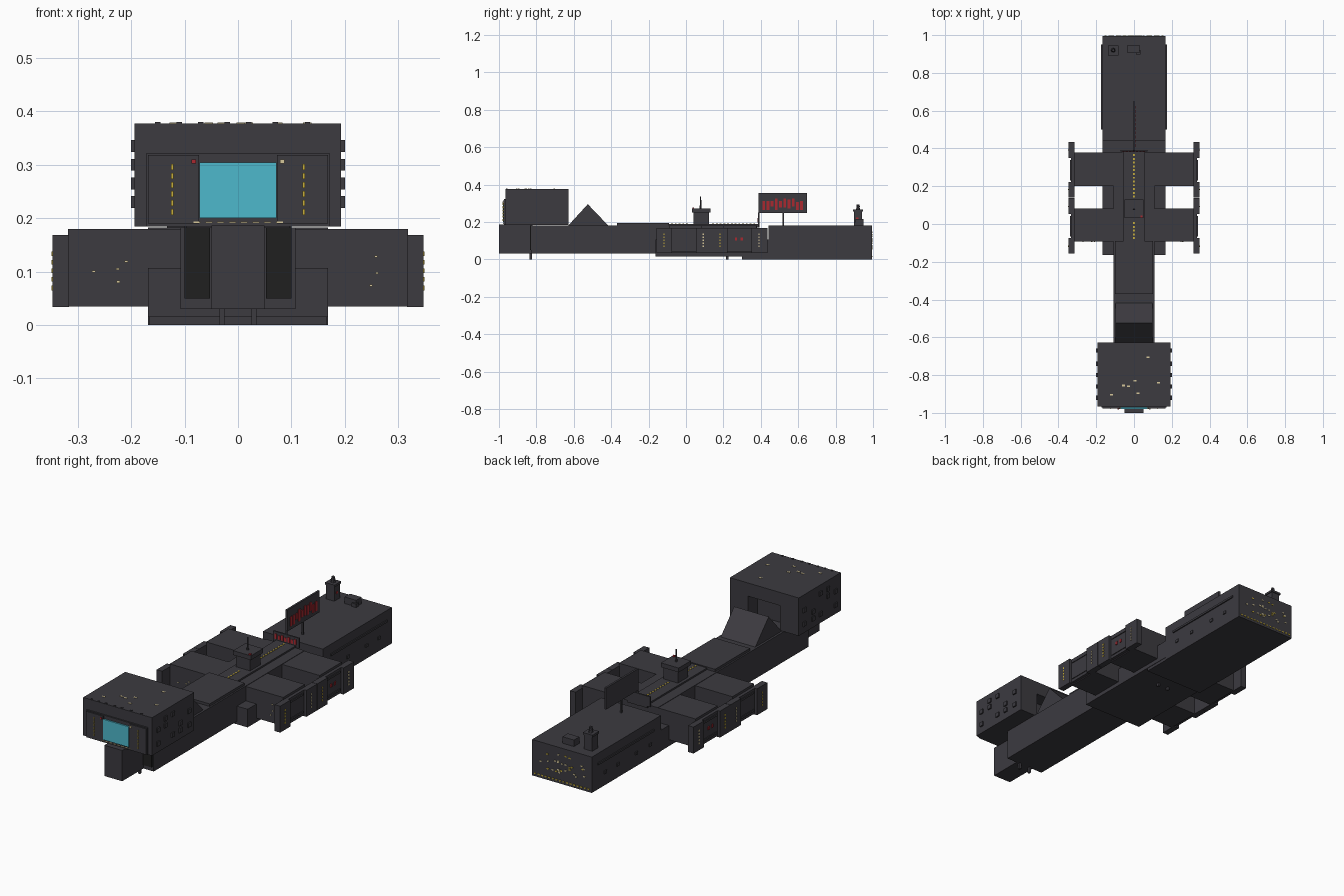
import bpy, bmesh, random

if "Cube" in bpy.data.objects:
    bpy.data.objects.remove(bpy.data.objects["Cube"])

random.seed(7)


def mat(name, r, g, b):
    m = bpy.data.materials.new(name)
    m.diffuse_color = (r, g, b, 1)
    m.use_nodes = True
    m.node_tree.nodes["Principled BSDF"].inputs["Base Color"].default_value = m.diffuse_color
    return m


HULL = mat("hull grey", 0.045, 0.043, 0.051)
DARK = mat("recess black", 0.014, 0.014, 0.014)
CYAN = mat("screen cyan", 0.076, 0.479, 0.604)
RED = mat("sign red", 0.40, 0.022, 0.030)
YELLOW = mat("lamp yellow", 0.58, 0.43, 0.045)
CREAM = mat("window cream", 0.68, 0.58, 0.33)


def finish(name, bm, material):
    bmesh.ops.recalc_face_normals(bm, faces=bm.faces)
    me = bpy.data.meshes.new(name)
    bm.to_mesh(me)
    bm.free()
    me.materials.append(material)
    ob = bpy.data.objects.new(name, me)
    bpy.context.collection.objects.link(ob)
    return ob


def boxes(name, material, *items):
    """One object from boxes given as (x0, x1, y0, y1, z0, z1)."""
    bm = bmesh.new()
    for x0, x1, y0, y1, z0, z1 in items:
        vs = bmesh.ops.create_cube(bm, size=1)["verts"]
        for v in vs:
            v.co.x = x1 if v.co.x > 0 else x0
            v.co.y = y1 if v.co.y > 0 else y0
            v.co.z = z1 if v.co.z > 0 else z0
    return finish(name, bm, material)


def both(items):
    """Adds the copies mirrored in x."""
    return list(items) + [(-b, -a, *rest) for a, b, *rest in items]


def cone(name, material, x, y, z0, z1, r0, r1, n=8):
    bm = bmesh.new()
    bmesh.ops.create_cone(bm, cap_ends=True, segments=n, radius1=r0, radius2=r1, depth=z1 - z0)
    bmesh.ops.translate(bm, verts=bm.verts, vec=(x, y, (z0 + z1) / 2))
    return finish(name, bm, material)


# Main hull
boxes("rear_block", HULL, (-.168, .168, .44, .995, 0, .182))
boxes("mid_plate", HULL, (-.168, .168, -.163, .44, .015, .107))
boxes("keel_plate", HULL, (-.166, .166, .30, .45, 0, .016))
boxes("neck", HULL, (-.108, .108, -.83, .38, .03, .182))
boxes("neck_deck", HULL, (-.1, .1, -.37, -.09, .18, .195))
boxes("spine", HULL, (-.055, .055, -.09, .39, .17, .19))
boxes("snout", HULL, (-.05, .05, -1, -.82, .03, .186))
boxes("neck_front_panels", DARK, *both([(.052, .1, -.835, -.82, .05, .182)]))
boxes("feet", HULL, *both([(.025, .035, y - .006, y + .006, 0, .035) for y in (-.83, .22)]))

# Tent-shaped wedge behind the head, with raised slope edges
bm = bmesh.new()
ends = [[bm.verts.new((x, y, z)) for y, z in ((-.63, .18), (-.415, .18), (-.525, .295))] for x in (-.097, .097)]
bm.faces.new(ends[0])
bm.faces.new(ends[1])
for i in range(3):
    j = (i + 1) % 3
    bm.faces.new((ends[0][i], ends[0][j], ends[1][j], ends[1][i]))
finish("wedge", bm, HULL)

# Head with an open bay at the back
boxes("head", HULL,
      (-.194, .193, -.965, -.70, .184, .377),
      (-.194, -.09, -.70, -.627, .184, .377),
      (.09, .193, -.70, -.627, .184, .377),
      (-.09, .09, -.70, -.627, .31, .377))
boxes("face_panel", HULL, (-.171, .171, -.972, -.96, .184, .322))
boxes("face_side_panels", HULL, *both([(.073, .168, -.977, -.965, .19, .318)]))
boxes("screen", CYAN, (-.072, .072, -.979, -.972, .2, .304))
boxes("face_lamps", YELLOW, *both(
    [(.121, .125, -.98, -.974, .206 + .0168 * i, .217 + .0168 * i) for i in range(6)]))
boxes("face_light_left", RED, (-.087, -.079, -.981, -.975, .302, .310))
boxes("face_light_right", CREAM, (.079, .087, -.981, -.975, .302, .310))
boxes("sill_lamps", CREAM, *[(-.083 + .022 * i, -.07 + .022 * i, -.979, -.97, .191, .194) for i in range(8)])

# Studs on the head sides and roof
studs = []
for y in (-.92, -.86, -.80, -.74, -.67):
    for z in random.sample((.23, .265, .30, .335), 2):
        studs.append((.185, .2, y - .011, y + .011, z - .011, z + .011))
boxes("head_studs", HULL, *both(studs))
boxes("roof_studs", HULL, *[(x - .005, x + .005, -.963, -.955, .375, .38) for x in (-.15, -.11, -.07, -.02, .02, .07, .13)])
roof = [(-.12, -.905), (-.055, -.855), (-.03, -.86), (.005, -.83), (.02, -.895), (.13, -.84), (.075, -.705)]
boxes("roof_windows", CREAM, *[(x - .008, x + .008, y - .004, y + .004, .375, .379) for x, y in roof])

# Cross arms and side pods
boxes("cross_arms", HULL, (-.318, .318, -.092, .082, .035, .18), (-.318, .318, .2, .378, .035, .18))
pads, walls, ribs = [], [], []
for y0 in (-.157, .14):
    pads += [(.316, .347, y0, y0 + .083, .034, .168), (.316, .347, y0 + .21, y0 + .295, .034, .168)]
    walls.append((.316, .334, y0 + .05, y0 + .24, .04, .168))
    ribs += [(.33, .338, y0 + .09, y0 + .20, .055, .065), (.33, .338, y0 + .09, y0 + .20, .145, .155)]
boxes("pod_bumpers", HULL, *both(pads))
boxes("pod_walls", HULL, *both(walls))
boxes("pod_ribs", HULL, *both(ribs))


def pod_dashes(name, material, ys):
    boxes(name, material, *both(
        [(.345, .349, y - .003, y + .003, .065 + .016 * i, .074 + .016 * i) for y in ys for i in range(5)]))


pod_dashes("pod_yellow_lamps", YELLOW, (-.118, .182))
pod_dashes("pod_cream_lamps", CREAM, (.092, .391))
boxes("pod_red_lights", RED, *both([(.332, .338, y - .006, y + .006, .10, .116) for y in (.268, .298)]))
dots = [(-.27, .10), (-.225, .105), (-.209, .119), (-.224, .081), (.258, .128), (.26, .097), (.249, .074)]
boxes("arm_windows", CREAM, *[(x - .003, x + .003, -.095, -.09, z - .002, z + .002) for x, z in dots])

# Deck lamps along the spine
boxes("deck_lamps", YELLOW, *[(-.004, .004, y, y + .01, .188, .192)
      for y in [-.08 + .02 * i for i in range(23)] if not .02 < y < .13])

# Control tower with mast
boxes("tower", HULL, (-.04, .04, .04, .122, .18, .255), (-.05, .05, .032, .13, .25, .272))
cone("tower_mast", HULL, .0, .078, .27, .335, .005, .003)
boxes("tower_lamp", RED, (.035, .045, .034, .044, .27, .278))

# Large side-facing sign and small front-facing sign
boxes("billboard", HULL, (-.005, .005, .388, .648, .247, .356))
boxes("billboard_posts", HULL, (-.004, .004, .516, .524, .18, .25), (-.004, .004, .386, .392, .17, .25))
bars = []
for i, (lo, hi) in enumerate(((0, 8), (0, 8), (3, 8), (0, 10), (2, 8), (2, 10), (1, 9), (3, 10), (0, 7), (0, 8))):
    y = .408 + .0225 * i
    bars.append((.004, .008, y, y + .015, .265 + .006 * lo, .265 + .006 * hi))
boxes("billboard_bars", RED, *bars)
boxes("small_sign", HULL, (-.072, .072, .385, .393, .18, .232))
boxes("small_sign_bars", RED, *[(-.062 + .018 * i, -.05 + .018 * i, .382, .386, .196, .222 - .006 * (i % 2)) for i in range(7)])

# Rear deck equipment
boxes("rear_turret", HULL, (-.133, -.087, .897, .942, .18, .262), (-.137, -.083, .893, .946, .255, .266))
cone("turret_mast", HULL, -.11, .92, .265, .282, .012, .006)
cone("turret_beacon", HULL, -.11, .92, .28, .294, .010, .007)
boxes("turret_light", RED, (-.088, -.084, .91, .922, .215, .225))
boxes("rear_vent", HULL, (-.035, .03, .905, .948, .18, .215), (.01, .035, .897, .92, .18, .2))
boxes("rear_side_rails", HULL, *both([(.165, .174, .5, .95, .125, .135)]))
boxes("rear_side_studs", HULL, *both([(.165, .173, y, y + .018, .06, .075) for y in (.52, .63, .78, .88)]))


# Lit windows on the stern
def stern(name, material, count):
    pts = [(random.uniform(-.14, .14), random.uniform(.05, .15)) for _ in range(count)]
    boxes(name, material, *[(x - .005, x + .005, .993, .998, z - .003, z + .003) for x, z in pts])


stern("stern_cream_windows", CREAM, 18)
stern("stern_yellow_windows", YELLOW, 10)
boxes("stern_lamp_row", YELLOW, *[(-.155 + .02 * i, -.145 + .02 * i, .993, .998, .012, .018) for i in range(16)])
